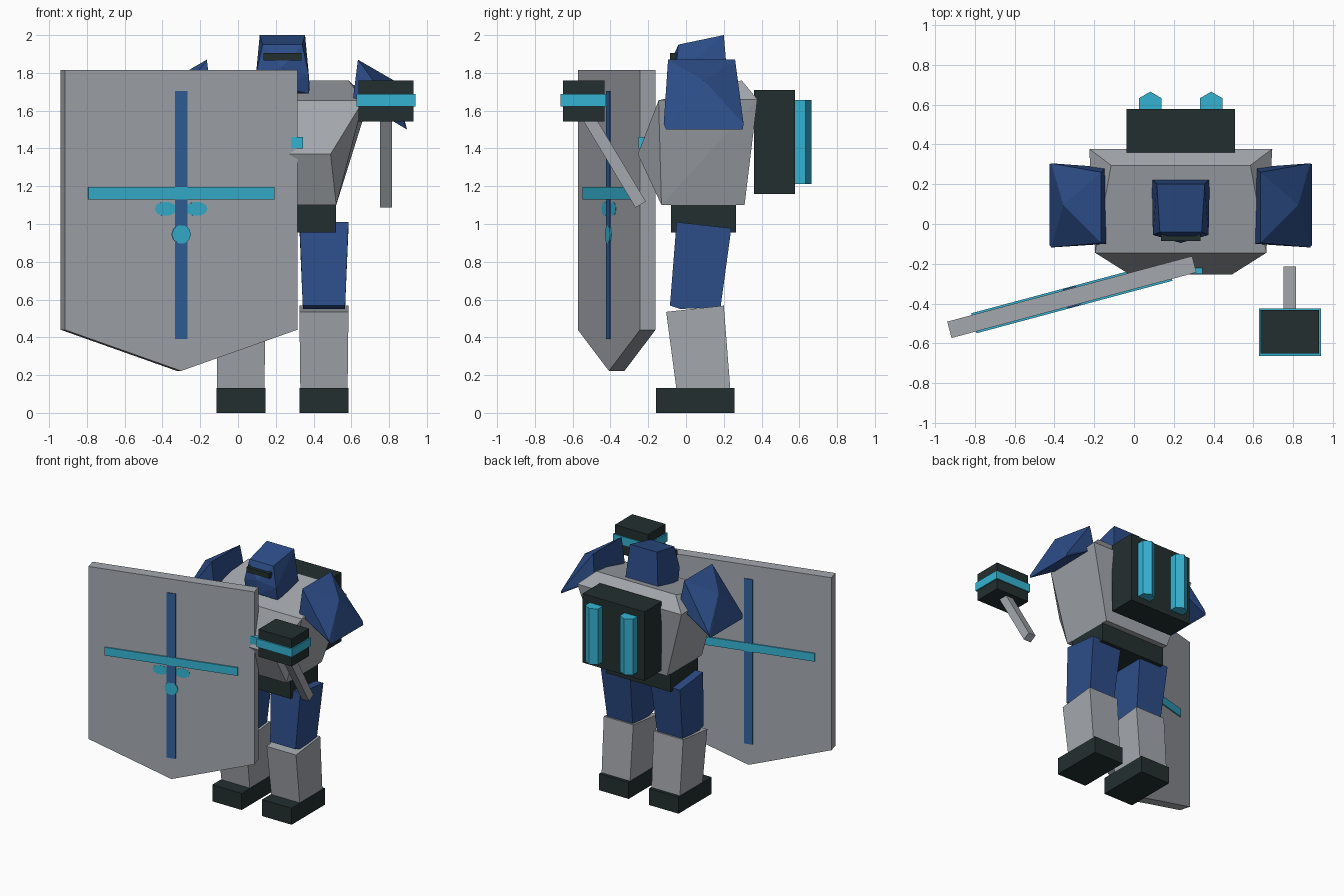
import bpy, bmesh, math
from mathutils import Matrix, Vector

if "Cube" in bpy.data.objects:
    bpy.data.objects.remove(bpy.data.objects["Cube"])

CX = 0.235  # body centre line


def mat(name, rgb):
    m = bpy.data.materials.new(name)
    m.diffuse_color = (*rgb, 1)
    m.use_nodes = True
    m.node_tree.nodes["Principled BSDF"].inputs["Base Color"].default_value = m.diffuse_color
    return m


GREY = mat("light grey", (0.37, 0.39, 0.42))
BLUE = mat("dark blue", (0.026, 0.075, 0.25))
STRIPE = mat("mid blue", (0.03, 0.12, 0.32))
DARK = mat("near black", (0.017, 0.028, 0.028))
CYAN = mat("cyan", (0.036, 0.45, 0.65))


def finish(name, bm, material, matrix=None):
    bmesh.ops.recalc_face_normals(bm, faces=bm.faces)
    me = bpy.data.meshes.new(name)
    bm.to_mesh(me)
    bm.free()
    me.materials.append(material)
    ob = bpy.data.objects.new(name, me)
    if matrix:
        ob.matrix_world = matrix
    bpy.context.collection.objects.link(ob)
    return ob


def box(name, lo, hi, material, matrix=None):
    bm = bmesh.new()
    lo, hi = Vector(lo), Vector(hi)
    bmesh.ops.create_cube(bm, size=1)
    for v in bm.verts:
        v.co = Vector([(lo[i] + hi[i]) / 2 + v.co[i] * (hi[i] - lo[i]) for i in range(3)])
    return finish(name, bm, material, matrix)


def hull(name, points, material):
    bm = bmesh.new()
    for p in points:
        bm.verts.new(p)
    res = bmesh.ops.convex_hull(bm, input=bm.verts)
    bmesh.ops.delete(bm, geom=[g for g in res["geom_interior"] if g.is_valid], context='VERTS')
    bmesh.ops.dissolve_limit(bm, angle_limit=0.02, verts=bm.verts, edges=bm.edges)
    return finish(name, bm, material)


def sym(rows):
    """Mirror (half width, y, z) points about the body centre line."""
    return [(CX + s * x, y, z) for x, y, z in rows for s in (-1, 1)]


def prism(name, outline, y0, y1, material, matrix=None):
    """Extrude an (x, z) outline along y."""
    bm = bmesh.new()
    face = bm.faces.new([bm.verts.new((x, y0, z)) for x, z in outline])
    res = bmesh.ops.extrude_face_region(bm, geom=[face])
    for g in res["geom"]:
        if isinstance(g, bmesh.types.BMVert):
            g.co.y = y1
    return finish(name, bm, material, matrix)


# Torso, waist and chest lamp
hull("torso", sym([(0.285, -0.13, 1.10), (0.285, 0.31, 1.10), (0.255, -0.255, 1.37),
                   (0.43, -0.145, 1.655), (0.46, 0.378, 1.66), (0.35, 0.295, 1.76)]), GREY)
box("waist", (CX - 0.285, -0.08, 0.955), (CX + 0.285, 0.265, 1.11), DARK)
box("chest_lamp", (CX - 0.11, -0.252, 1.40), (CX + 0.11, -0.215, 1.46), CYAN)

# Head with a pointed face, and visor
hull("head", sym([(0.12, 0.20, 2.0), (0.105, -0.04, 1.95), (0.14, -0.055, 1.79),
                  (0.145, 0.225, 1.71), (0.14, -0.04, 1.69)])
     + [(CX, -0.095, 1.83), (CX, -0.09, 1.72)], BLUE)
box("visor", (CX - 0.10, -0.085, 1.865), (CX + 0.10, -0.04, 1.905), DARK)

# Backpack and its hexagonal tubes
box("backpack", (CX - 0.273, 0.36, 1.16), (CX + 0.273, 0.577, 1.71), DARK)
for side, s in (("left", -1), ("right", 1)):
    bm = bmesh.new()
    bmesh.ops.create_cone(bm, cap_ends=True, segments=6, radius1=0.065, radius2=0.065,
                          depth=0.445, matrix=Matrix.Translation((CX + s * 0.153, 0.60, 1.433)))
    c = Vector((CX + s * 0.153, 0.60, 0))
    # turn so that one corner points backwards
    if max(v.co.y for v in bm.verts) < 0.66:
        bmesh.ops.rotate(bm, verts=bm.verts, cent=c, matrix=Matrix.Rotation(math.pi / 6, 3, 'Z'))
    finish(side + "_backpack_tube", bm, CYAN)

    # Shoulder pad: peaked plate sloping outwards
    pad = [(0.40, -0.095, 1.87), (0.40, 0.26, 1.87), (0.375, -0.10, 1.67), (0.375, 0.285, 1.67),
           (0.66, -0.105, 1.50), (0.66, 0.30, 1.50), (0.65, -0.118, 1.53), (0.65, 0.305, 1.53),
           (0.59, 0.095, 1.76)]
    hull(side + "_shoulder_pad", [(CX + s * x, y, z) for x, y, z in pad], BLUE)

    # Leg: foot, shin, thigh
    lx = CX + s * 0.22

    def leg(name, rows, material):
        hull(side + name, [(lx + k * w, y, z) for w, y, z in rows for k in (-1, 1)], material)

    box(side + "_foot", (lx - 0.13, -0.16, 0), (lx + 0.13, 0.258, 0.132), DARK)
    leg("_shin", [(0.125, -0.05, 0.12), (0.125, 0.235, 0.12),
                  (0.13, -0.105, 0.535), (0.13, 0.20, 0.568)], GREY)
    leg("_thigh", [(0.112, -0.085, 0.568), (0.112, 0.183, 0.56), (0.112, -0.03, 0.55),
                   (0.13, -0.05, 1.01), (0.13, 0.24, 0.978)], BLUE)

# Shield, turned 15 degrees, with a cross that shows on both faces
SH = Matrix.Translation((-0.3125, -0.367, 0)) @ Matrix.Rotation(math.radians(15), 4, 'Z')
prism("shield", [(-0.637, 1.815), (0.637, 1.815), (0.637, 0.44), (0, 0.222), (-0.637, 0.44)],
      -0.0425, 0.0425, GREY, SH)
box("shield_vertical_stripe", (-0.034, -0.049, 0.39), (0.034, 0.049, 1.705), STRIPE, SH)
box("shield_cross_bar", (-0.51, -0.052, 1.13), (0.51, 0.052, 1.195), CYAN, SH)

# Painted spots below the cross bar
for i, (x, z, rx, rz, y) in enumerate([(-0.085, 1.08, 0.06, 0.038, -0.044),
                                       (0.085, 1.08, 0.06, 0.038, -0.044),
                                       (0, 0.945, 0.052, 0.05, -0.0505)]):
    ring = [(x + rx * math.cos(a * math.pi / 5), z + rz * math.sin(a * math.pi / 5))
            for a in range(10)]
    prism("shield_spot_%d" % (i + 1), ring, y, -0.0425, CYAN, SH)

# Hammer: head, band and slanted handle
box("hammer_head", (0.637, -0.652, 1.542), (0.93, -0.432, 1.76), DARK)
box("hammer_band", (0.627, -0.664, 1.622), (0.94, -0.424, 1.688), CYAN)
HM = Matrix.Translation((0.783, -0.24, 1.103)) @ Matrix.Rotation(math.radians(31), 4, 'X')
box("hammer_handle", (-0.032, -0.032, 0), (0.032, 0.032, 0.56), GREY, HM)
